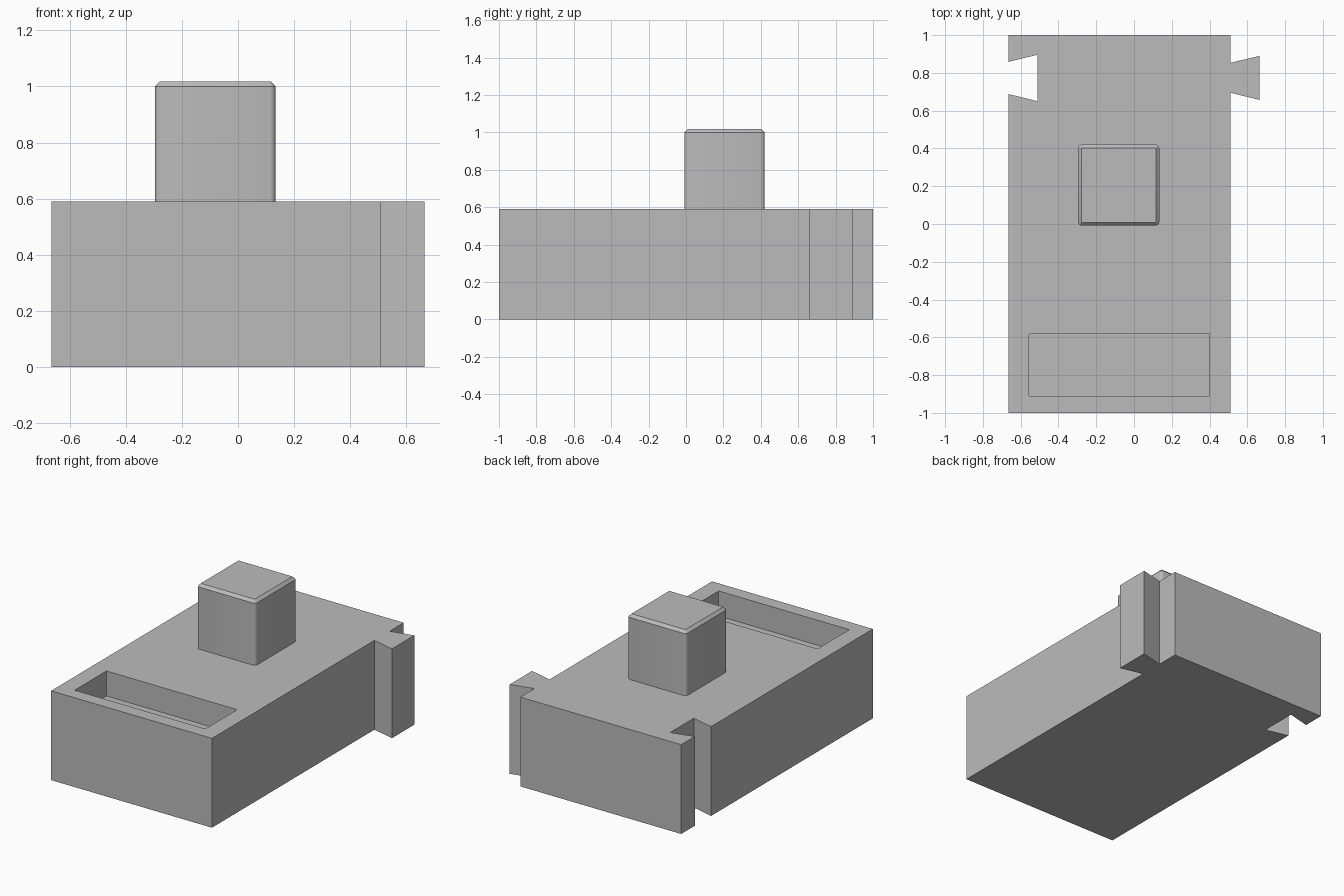
import bpy, bmesh, math

if "Cube" in bpy.data.objects:
    bpy.data.objects.remove(bpy.data.objects["Cube"])

grey = bpy.data.materials.new("plain_grey")
grey.diffuse_color = (0.5, 0.5, 0.5, 1)
grey.use_nodes = True
grey.node_tree.nodes["Principled BSDF"].inputs["Base Color"].default_value = grey.diffuse_color


def loft(name, loops):
    """Solid from a stack of (outline, z) loops, all counter-clockwise."""
    bm = bmesh.new()
    rings = [[bm.verts.new((x, y, z)) for x, y in pts] for pts, z in loops]
    n = len(rings[0])
    for a, b in zip(rings, rings[1:]):
        for i in range(n):
            j = (i + 1) % n
            bm.faces.new((a[i], a[j], b[j], b[i]))
    bm.faces.new(rings[0][::-1])
    bm.faces.new(rings[-1])
    bmesh.ops.recalc_face_normals(bm, faces=bm.faces)
    me = bpy.data.meshes.new(name)
    bm.to_mesh(me)
    bm.free()
    me.materials.append(grey)
    ob = bpy.data.objects.new(name, me)
    bpy.context.collection.objects.link(ob)
    return ob


def rounded_rect(x0, x1, y0, y1, r, steps=3):
    pts = []
    corners = [(x1 - r, y1 - r), (x0 + r, y1 - r), (x0 + r, y0 + r), (x1 - r, y0 + r)]
    for k, (cx, cy) in enumerate(corners):
        for s in range(steps + 1):
            a = math.pi / 2 * (k + s / steps)
            pts.append((cx + r * math.cos(a), cy + r * math.sin(a)))
    return pts


# Block with a dovetail tab on the right and a matching socket on the left
TOP = 0.59
outline = [(-0.665, -1), (0.51, -1),
           (0.51, 0.695), (0.665, 0.657), (0.665, 0.89), (0.51, 0.853),
           (0.51, 1), (-0.665, 1),
           (-0.665, 0.858), (-0.512, 0.896), (-0.512, 0.65), (-0.665, 0.688)]
block = loft("dovetail_block", [(outline, 0), (outline, TOP)])

# Shallow pocket near the front edge
pocket = rounded_rect(-0.555, 0.40, -0.912, -0.58, 0.006, 2)
cutter = loft("pocket_cutter", [(pocket, TOP - 0.165), (pocket, TOP + 0.1)])
cutter.hide_render = True
cutter.hide_set(True)
cut = block.modifiers.new("pocket", 'BOOLEAN')
cut.operation = 'DIFFERENCE'
cut.solver = 'EXACT'
cut.object = cutter

# Square post with rounded upright edges and a chamfered top
x0, x1, y0, y1, c = -0.296, 0.134, -0.009, 0.421, 0.018
side = rounded_rect(x0, x1, y0, y1, 0.02)
cap = rounded_rect(x0 + c, x1 - c, y0 + c, y1 - c, 0.003)
post = loft("square_post", [(side, TOP), (side, 1.0), (cap, 1.018)])
bpy.context.view_layer.objects.active = post
post.select_set(True)
bpy.ops.object.shade_smooth_by_angle(angle=math.radians(35))
